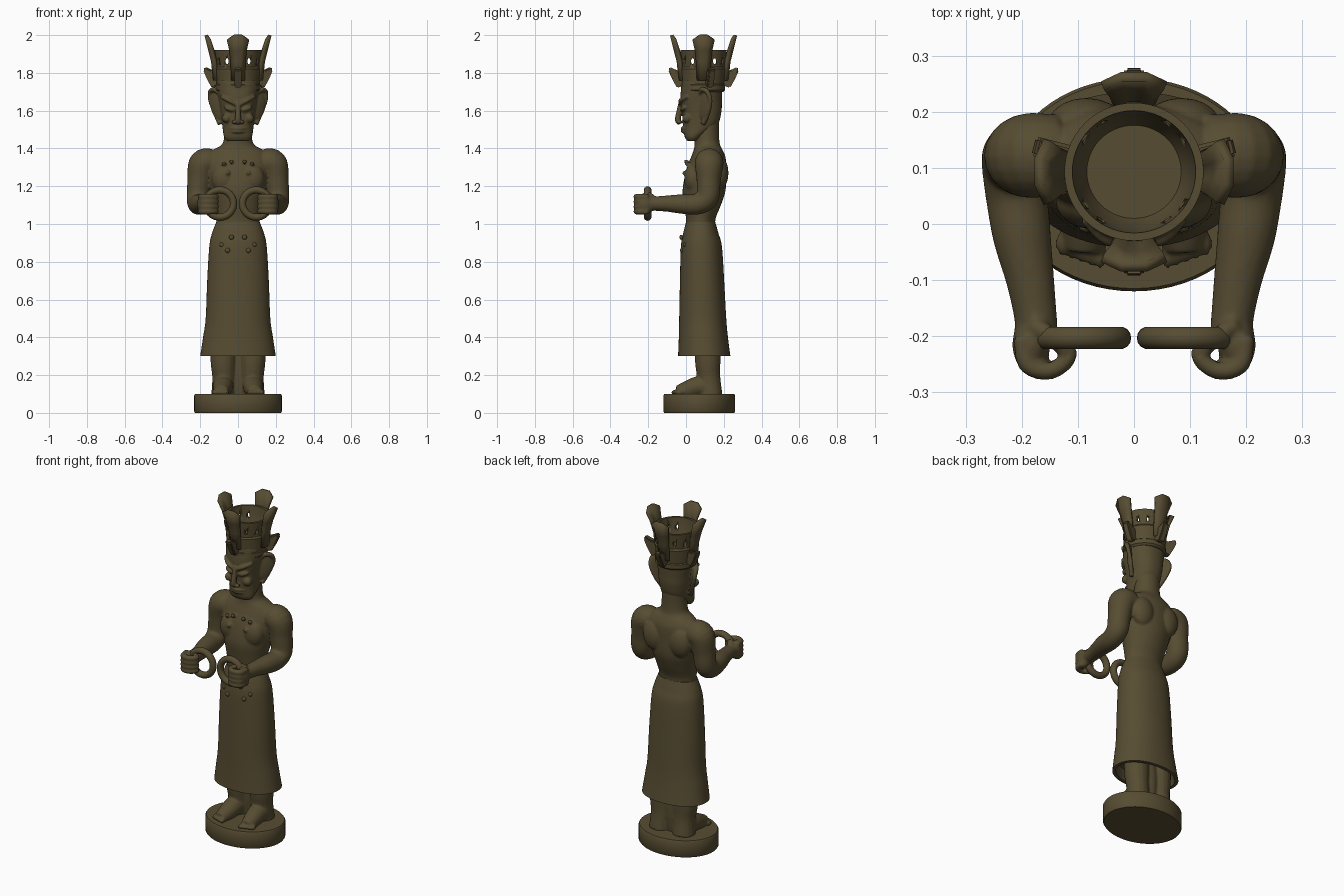
import bpy, bmesh, math
from mathutils import Vector, Matrix

cube = bpy.data.objects.get("Cube")
if cube:
    bpy.data.objects.remove(cube, do_unlink=True)

bronze = bpy.data.materials.new("dark_bronze")
bronze.use_nodes = True
tone = (0.095, 0.073, 0.032, 1)
bronze.diffuse_color = tone
bronze.node_tree.nodes["Principled BSDF"].inputs["Base Color"].default_value = tone


def smooth_path(pts, n):
    """Catmull-Rom interpolation of tuples."""
    p = [Vector(q) for q in pts]
    p = [p[0] * 2 - p[1]] + p + [p[-1] * 2 - p[-2]]
    out = []
    for a, b, c, d in zip(p, p[1:], p[2:], p[3:]):
        for i in range(n):
            t = i / n
            out.append((b * 2 + (c - a) * t + (a * 2 - b * 5 + c * 4 - d) * t**2
                        + (b * 3 - a - c * 3 + d) * t**3) / 2)
    return out + [p[-2]]


def skin(bm, rings):
    rows = [[bm.verts.new(co) for co in r] for r in rings]
    n = len(rows[0])
    for a, b in zip(rows, rows[1:]):
        for i in range(n):
            j = (i + 1) % n
            bm.faces.new((a[i], a[j], b[j], b[i]))
    bm.faces.new(rows[0])
    bm.faces.new(rows[-1])


def loft(bm, sections, seg=48, power=2.0):
    """Horizontal sections: height, front y, back y, half width."""
    rings = []
    for z, front, back, w in sections:
        ring = []
        for i in range(seg):
            a = math.tau * i / seg
            c, s = math.cos(a), math.sin(a)
            x = math.copysign(abs(c) ** (2 / power), c) * w
            y = math.copysign(abs(s) ** (2 / power), s) * (back - front) / 2
            ring.append((x, (front + back) / 2 + y, z))
        rings.append(ring)
    skin(bm, rings)


def tube(bm, pts, n=6, seg=16):
    """Round sweep through points of x, y, z, radius."""
    path = smooth_path(pts, n)
    rings, u = [], Vector((0.31, 0.5, 0.81))
    for i, p in enumerate(path):
        t = (path[min(i + 1, len(path) - 1)] - path[max(i - 1, 0)]).to_3d().normalized()
        u = (u - t * u.dot(t)).normalized()
        v = t.cross(u)
        rings.append([p.to_3d() + (u * math.cos(a) + v * math.sin(a)) * p[3]
                      for a in (math.tau * k / seg for k in range(seg))])
    skin(bm, rings)


def ball(bm, at, radii, tilt=0.0, turn=0.0):
    m = (Matrix.Translation(at) @ Matrix.Rotation(turn, 4, 'Z')
         @ Matrix.Rotation(tilt, 4, 'Y') @ Matrix.Diagonal((*radii, 1)))
    bmesh.ops.create_uvsphere(bm, u_segments=20, v_segments=12, radius=1, matrix=m)


def mirror(bm):
    copy = bmesh.ops.duplicate(bm, geom=bm.verts[:] + bm.edges[:] + bm.faces[:])["geom"]
    for v in copy:
        if isinstance(v, bmesh.types.BMVert):
            v.co.x *= -1


def finish(name, bm, voxel=0, relax=4):
    bmesh.ops.recalc_face_normals(bm, faces=bm.faces[:])
    me = bpy.data.meshes.new(name)
    bm.to_mesh(me)
    bm.free()
    ob = bpy.data.objects.new(name, me)
    bpy.context.collection.objects.link(ob)
    me.materials.append(bronze)
    if voxel:  # fuse overlapping pieces into one sculpted skin
        fuse = ob.modifiers.new("fuse", 'REMESH')
        fuse.mode, fuse.voxel_size, fuse.use_smooth_shade = 'VOXEL', voxel, True
        soft = ob.modifiers.new("soften", 'SMOOTH')
        soft.factor, soft.iterations = 0.5, relax
    else:
        bpy.ops.object.select_all(action='DESELECT')
        ob.select_set(True)
        bpy.context.view_layer.objects.active = ob
        bpy.ops.object.shade_smooth_by_angle(angle=math.radians(35))
    return ob


# Oval plinth
bm = bmesh.new()
loft(bm, [(0, -.115, .255, .227), (.008, -.12, .26, .232), (.092, -.12, .26, .232),
          (.1, -.115, .255, .227)], 64)
finish("plinth", bm)

# Legs and bare feet
bm = bmesh.new()
tube(bm, [(.078, .115, .45, .068), (.078, .115, .28, .068), (.075, .12, .19, .062),
          (.078, .13, .09, .064)])
tube(bm, [(.08, .14, .13, .055), (.08, .07, .14, .055), (.085, 0, .12, .046),
          (.088, -.045, .108, .036)])
for i in range(5):
    ball(bm, (.06 + .017 * i, -.058 + .006 * i, .108), (.011, .022, .014))
mirror(bm)
ball(bm, (0, .13, .24), (.05, .04, .2))
finish("legs", bm, .006)

# Long skirt, hollow at the hem
bm = bmesh.new()
outer = smooth_path([(.3, -.042, .235, .2), (.4, -.038, .222, .185), (.5, -.036, .213, .171),
                     (.7, -.032, .202, .163), (.88, -.027, .19, .152), (.95, -.015, .172, .138),
                     (1.01, .0, .155, .115)], 6)
loft(bm, [(.37, -.02, .2, .165), (.3, -.022, .215, .182)] + outer, 64, 2.15)
finish("skirt", bm)

# Studs on the skirt front
bm = bmesh.new()
for x, y, z in ((.035, -.025, .93), (.085, -.005, .89), (.055, -.022, .86)):
    ball(bm, (x, y, z), (.013, .01, .013))
mirror(bm)
finish("skirt_studs", bm)

# Torso, arms and fists
bm = bmesh.new()
tube(bm, [(.13, .125, 1.325, .07), (.185, .122, 1.318, .076), (.204, .12, 1.23, .064),
          (.212, .112, 1.14, .06), (.21, .06, 1.106, .056), (.2, -.02, 1.106, .052),
          (.185, -.1, 1.108, .043), (.175, -.17, 1.108, .038), (.175, -.2, 1.108, .04)], 6, 20)
ball(bm, (.183, -.215, 1.105), (.034, .05, .054))
for i in range(4):
    z = 1.066 + .026 * i
    tube(bm, [(.2, -.2, z, .016), (.19, -.25, z, .017), (.15, -.262, z, .016),
              (.118, -.24, z, .015), (.116, -.215, z, .012)], 4, 10)
tube(bm, [(.18, -.18, 1.14, .018), (.15, -.2, 1.155, .016), (.125, -.225, 1.15, .013)], 4, 10)
ball(bm, (.085, .175, 1.27), (.07, .05, .09))
ball(bm, (.07, .04, 1.24), (.07, .05, .08))
for x, y, z in ((.035, .0, 1.33), (.075, .005, 1.32), (.055, -.008, 1.27)):
    ball(bm, (x, y, z), (.012, .012, .012))
mirror(bm)
loft(bm, smooth_path([(.97, .0, .155, .115), (1.03, .0, .157, .114), (1.1, -.01, .185, .125),
                      (1.18, -.018, .21, .145), (1.28, .0, .213, .165), (1.35, .025, .21, .165),
                      (1.39, .04, .195, .135), (1.42, .045, .18, .085), (1.47, .045, .175, .073),
                      (1.56, .05, .175, .072)], 4), 40)
finish("body", bm, .006)

# Held rings
for name, side in (("left_ring", 1), ("right_ring", -1)):
    bm = bmesh.new()
    rings = []
    for i in range(40):
        a = math.tau * i / 40
        d = Vector((math.cos(a), 0, math.sin(a)))
        rings.append([Vector((side * .096, -.203, 1.108)) + d * (.072 + .019 * math.cos(b))
                      + Vector((0, .02 * math.sin(b), 0))
                      for b in (math.tau * k / 14 for k in range(14))])
    skin(bm, rings + [rings[0]])
    bmesh.ops.delete(bm, geom=[f for f in bm.faces if len(f.verts) > 4], context='FACES_ONLY')
    bmesh.ops.remove_doubles(bm, verts=bm.verts[:], dist=.0001)
    finish(name, bm)

# Head with face and flared ears
bm = bmesh.new()
ball(bm, (.045, -.012, 1.61), (.032, .018, .014), -.3, .3)
tube(bm, [(.012, -.03, 1.635, .01), (.05, -.026, 1.655, .012), (.088, .01, 1.675, .01)], 5, 10)
ball(bm, (.06, .005, 1.56), (.025, .025, .025))
ball(bm, (.02, -.035, 1.54), (.013, .014, .011))
ball(bm, (.113, .098, 1.635), (.045, .012, .085), .25, .7)
tube(bm, [(.098, .075, 1.69, .012), (.125, .085, 1.712, .013), (.146, .112, 1.7, .013),
          (.146, .128, 1.655, .012), (.122, .118, 1.59, .012), (.095, .09, 1.53, .014)], 5, 10)
mirror(bm)
loft(bm, smooth_path([(1.44, .005, .06, .06), (1.465, -.008, .09, .075), (1.52, -.016, .165, .083),
                      (1.59, -.02, .187, .092), (1.65, -.03, .19, .1), (1.7, -.028, .192, .108),
                      (1.76, -.02, .195, .11)], 4), 40, 2.25)
tube(bm, [(0, -.026, 1.65, .012), (0, -.036, 1.6, .014), (0, -.043, 1.55, .016),
          (0, -.03, 1.532, .012)], 5, 12)
for z, y in ((1.506, -.017), (1.49, -.015)):
    tube(bm, [(-.05, y + .02, z, .006), (0, y - .003, z, .009), (.05, y + .02, z, .006)], 6, 10)
finish("head", bm, .0045, 3)

# Hollow crown band with slits
bm = bmesh.new()
loft(bm, [(1.7, -.018, .198, .108), (1.71, -.027, .207, .118), (1.735, -.027, .207, .118),
          (1.74, -.022, .202, .113), (1.82, -.028, .212, .12), (1.83, -.022, .206, .114),
          (1.92, -.03, .216, .124), (1.92, -.016, .202, .11), (1.83, -.008, .194, .1),
          (1.79, .01, .176, .084)], 56)
crown = finish("crown_band", bm)
mid = .093
for turned in (False, True):
    bm = bmesh.new()
    for off in (-.058, .058):
        at = (0, mid + off, 1.862) if turned else (off, mid, 1.862)
        spin = Matrix.Rotation(math.pi / 2 if turned else 0, 4, 'Z')
        bmesh.ops.create_cone(bm, cap_ends=True, segments=14, radius1=1, radius2=1, depth=.5,
                              matrix=Matrix.Translation(at) @ spin @ Matrix.Diagonal((.008, 1, .016, 1))
                              @ Matrix.Rotation(math.pi / 2, 4, 'X'))
    cutter = finish("slit_cutter", bm)
    cutter.hide_render = True
    cut = crown.modifiers.new("slits", 'BOOLEAN')
    cut.operation, cut.object = 'DIFFERENCE', cutter
    bpy.context.view_layer.objects.active = crown
    bpy.ops.object.modifier_apply(modifier=cut.name)
    bpy.data.objects.remove(cutter, do_unlink=True)

# Four tall prongs and four leaf fins around the crown
leaf = [(.1, 1.735), (.14, 1.72), (.168, 1.77), (.187, 1.815), (.178, 1.832), (.145, 1.815),
        (.1, 1.805)]
levels = [(1.76, .03, .108), (1.86, .035, .118), (1.92, .042, .133), (1.978, .056, .153)]
for k, place in enumerate(("front", "left", "back", "right")):
    spin = Matrix.Translation((0, mid, 0)) @ Matrix.Rotation(k * math.pi / 2, 4, 'Z')
    bm = bmesh.new()
    rows = []
    for z, w, r in levels:
        peak = z + (.022 if z > 1.95 else 0)
        rows.append([bm.verts.new(spin @ Vector(c)) for c in
                     ((-w, -r, z), (-w * .4, -r - .016, peak), (w * .4, -r - .016, peak), (w, -r, z))])
    for a, b in zip(rows, rows[1:]):
        for i in range(3):
            bm.faces.new((a[i], a[i + 1], b[i + 1], b[i]))
    prong = finish(place + "_prong", bm)
    thick = prong.modifiers.new("thickness", 'SOLIDIFY')
    thick.thickness, thick.offset = .018, 0

    lean = Matrix.Rotation({"left": .25, "right": -.25}.get(place, 0), 4, 'Z')
    bm = bmesh.new()
    face = bm.faces.new([bm.verts.new((-.018, -r, z)) for r, z in leaf])
    ext = bmesh.ops.extrude_face_region(bm, geom=[face])["geom"]
    bmesh.ops.translate(bm, vec=(.036, 0, 0), verts=[g for g in ext if isinstance(g, bmesh.types.BMVert)])
    bmesh.ops.bevel(bm, geom=bm.edges[:], offset=.006, segments=2, affect='EDGES')
    bmesh.ops.transform(bm, matrix=spin @ lean, verts=bm.verts[:])
    finish(place + "_leaf", bm)
